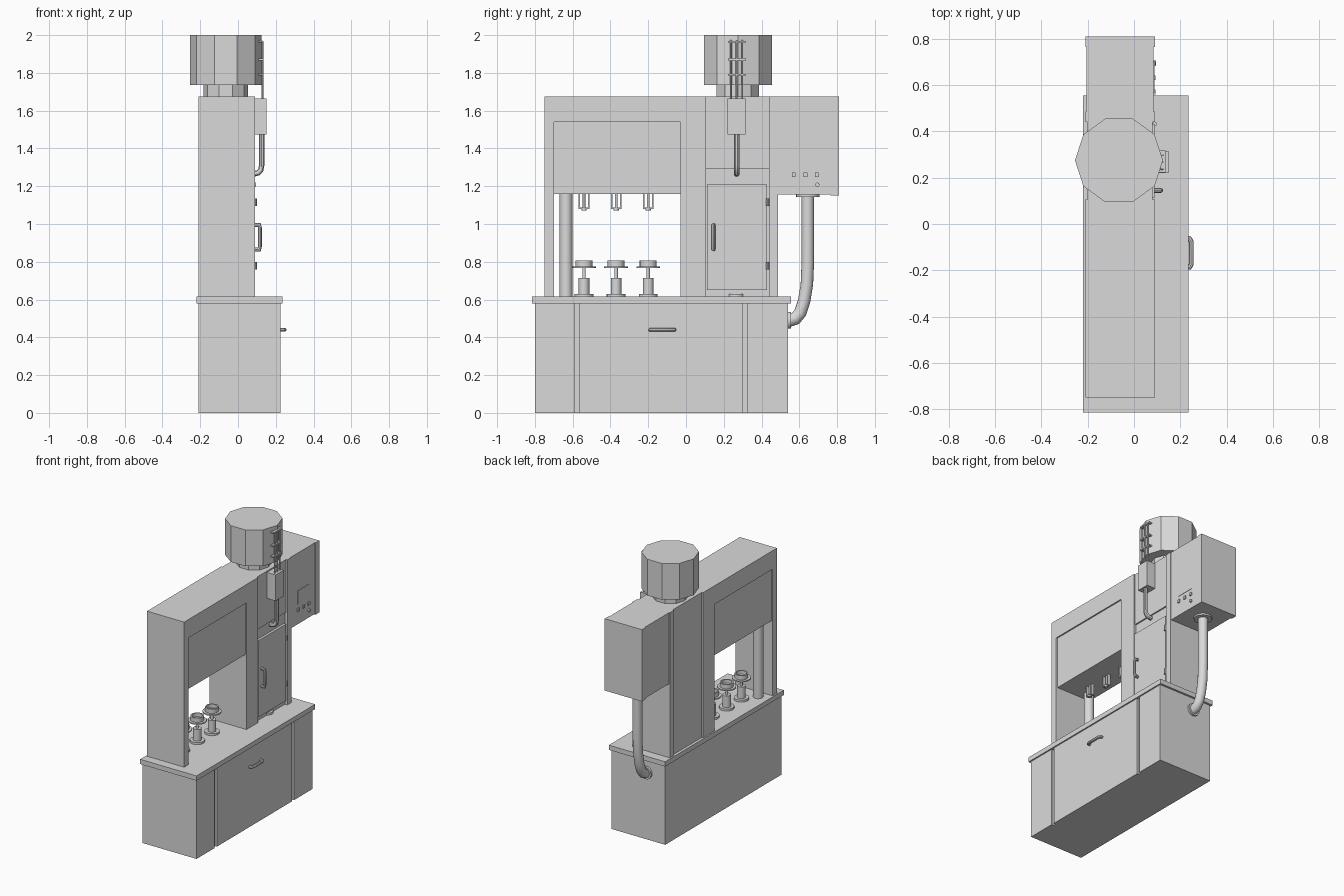
import bpy, bmesh, math
from mathutils import Vector

if "Cube" in bpy.data.objects:
    bpy.data.objects.remove(bpy.data.objects["Cube"])

grey = bpy.data.materials.new("light_grey")
grey.diffuse_color = (0.7, 0.7, 0.7, 1)
grey.use_nodes = True
grey.node_tree.nodes["Principled BSDF"].inputs["Base Color"].default_value = grey.diffuse_color


def finish(name, bm, smooth=False):
    bmesh.ops.recalc_face_normals(bm, faces=bm.faces)
    me = bpy.data.meshes.new(name)
    bm.to_mesh(me)
    bm.free()
    me.materials.append(grey)
    for p in me.polygons:
        p.use_smooth = smooth
    ob = bpy.data.objects.new(name, me)
    bpy.context.collection.objects.link(ob)
    if smooth:
        bpy.ops.object.select_all(action='DESELECT')
        ob.select_set(True)
        bpy.context.view_layer.objects.active = ob
        bpy.ops.object.shade_smooth_by_angle(angle=math.radians(35))
    return ob


def box(name, x0, x1, y0, y1, z0, z1):
    bm = bmesh.new()
    bmesh.ops.create_cube(bm, size=1)
    for v in bm.verts:
        v.co = Vector(((x0 + x1) / 2 + v.co.x * (x1 - x0),
                       (y0 + y1) / 2 + v.co.y * (y1 - y0),
                       (z0 + z1) / 2 + v.co.z * (z1 - z0)))
    return finish(name, bm)


def lathe(name, x, y, profile, n=20, smooth=True):
    """Turned part about a vertical axis from (radius, height) points."""
    bm = bmesh.new()
    rings = []
    for r, z in profile:
        rings.append([bm.verts.new((x + r * math.cos(2 * math.pi * i / n),
                                    y + r * math.sin(2 * math.pi * i / n), z)) for i in range(n)])
    for a, b in zip(rings, rings[1:]):
        for i in range(n):
            j = (i + 1) % n
            bm.faces.new((a[i], a[j], b[j], b[i]))
    bm.faces.new(rings[0])
    bm.faces.new(rings[-1])
    return finish(name, bm, smooth)


def tube(name, pts, r, n=12):
    """Round bar swept along a planar path."""
    pts = [Vector(p) for p in pts]
    normal = Vector((0, 0, 0))
    for a, b, c in zip(pts, pts[1:], pts[2:]):
        normal += (b - a).cross(c - b)
    if normal.length < 1e-6:
        normal = (pts[-1] - pts[0]).orthogonal()
    normal.normalize()
    bm = bmesh.new()
    rings = []
    for k, p in enumerate(pts):
        d1 = (p - pts[max(k - 1, 0)]).normalized()
        d2 = (pts[min(k + 1, len(pts) - 1)] - p).normalized()
        t = (d1 + d2).normalized()
        side = t.cross(normal)
        s = 1 / max(t.dot(d2 if k == 0 else d1), 0.5)
        rings.append([bm.verts.new(p + r * (math.cos(a) * normal + math.sin(a) * s * side))
                      for a in (2 * math.pi * i / n for i in range(n))])
    for a, b in zip(rings, rings[1:]):
        for i in range(n):
            bm.faces.new((a[i], a[(i + 1) % n], b[(i + 1) % n], b[i]))
    bm.faces.new(rings[0])
    bm.faces.new(rings[-1])
    return finish(name, bm, True)


# base cabinet: recessed core with front panels leaving two grooves
box("base_core", -0.21, 0.21, -0.80, 0.54, 0, 0.58)
for nm, a, b in (("base_panel_near", -0.80, -0.59), ("base_door", -0.565, 0.30),
                 ("base_panel_far", 0.325, 0.54)):
    box(nm, 0.21, 0.225, a, b, 0, 0.58)
box("worktop", -0.22, 0.235, -0.815, 0.555, 0.58, 0.615)
tube("base_handle", [(0.22, -0.19, 0.44), (0.24, -0.187, 0.44), (0.247, -0.175, 0.44),
                     (0.247, -0.075, 0.44), (0.24, -0.063, 0.44), (0.22, -0.06, 0.44)], 0.01, 8)

# upper frame
X0, X1 = -0.21, 0.09
box("front_post", X0, X1, -0.75, -0.70, 0.615, 1.675)
box("top_beam", X0, X1, -0.70, -0.03, 1.54, 1.675)
box("spindle_head", X0 + 0.01, X1 - 0.01, -0.70, -0.03, 1.16, 1.54)
box("middle_post", X0, X1, -0.03, 0.105, 0.615, 1.675)
box("rear_post", X0, X1, 0.44, 0.487, 0.615, 1.675)
box("cabinet", X0 + 0.01, X1 - 0.02, 0.105, 0.44, 0.615, 1.29)
box("cabinet_upper", X0 + 0.01, X1 - 0.01, 0.105, 0.44, 1.29, 1.675)
lathe("support_pipe", -0.14, -0.635, [(0.034, 0.615), (0.034, 1.16)])

# cabinet door, hinges and handle
box("cabinet_door", 0.07, 0.088, 0.112, 0.43, 0.65, 1.21)
for z in (0.78, 1.115):
    lathe("door_hinge", 0.09, 0.432, [(0.01, z - 0.02), (0.01, z + 0.02)], 10)
tube("door_handle", [(0.085, 0.145, 0.865), (0.112, 0.145, 0.865), (0.116, 0.145, 0.88),
                     (0.116, 0.145, 0.98), (0.112, 0.145, 0.995), (0.085, 0.145, 0.995)], 0.01, 8)
lathe("cabinet_spindle", 0.045, 0.265, [(0.045, 0.615), (0.045, 0.63), (0.026, 0.63), (0.026, 0.65)])

# control box with screen and buttons
box("control_box", X0 + 0.005, X1 - 0.005, 0.487, 0.765, 1.155, 1.675)
box("control_box_cap", X0, X1, 0.765, 0.81, 1.15, 1.675)
box("screen", 0.08, 0.088, 0.565, 0.70, 1.30, 1.40)
for y in (0.57, 0.632, 0.692):
    box("button", 0.08, 0.093, y - 0.01, y + 0.01, 1.25, 1.272)
tube("stop_knob", [(0.08, 0.695, 1.208), (0.096, 0.695, 1.208)], 0.011)

# cable conduit from control box down to the base
cx = -0.06
lathe("conduit_top_flange", cx, 0.645, [(0.062, 1.143), (0.062, 1.156)])
tube("conduit", [(cx, 0.645, 1.15), (cx, 0.645, 0.80), (cx, 0.64, 0.68), (cx, 0.625, 0.59),
                 (cx, 0.605, 0.53), (cx, 0.58, 0.50), (cx, 0.535, 0.485)], 0.033, 16)
tube("conduit_base_flange", [(cx, 0.535, 0.49), (cx, 0.555, 0.49)], 0.045, 20)

# ten-sided tank
lathe("tank_neck", -0.065, 0.275, [(0.118, 1.67), (0.118, 1.735)], 10, False)
lathe("tank", -0.065, 0.275, [(0.19, 1.735), (0.19, 2.0)], 10, False)

# sensor rods, junction box and bent conduit beside the tank
for y in (0.238, 0.268, 0.298):
    tube("sensor_rod", [(0.115, y, 1.97), (0.13, y, 1.965), (0.13, y, 1.66)], 0.005, 8)
for z in (1.79, 1.87, 1.965):
    box("rod_bracket", 0.105, 0.136, 0.222, 0.318, z - 0.005, z + 0.005)
box("junction_box", 0.08, 0.15, 0.22, 0.315, 1.475, 1.665)
tube("junction_conduit", [(0.125, 0.268, 1.48), (0.125, 0.268, 1.31), (0.12, 0.268, 1.285),
                          (0.105, 0.268, 1.27), (0.075, 0.268, 1.266)], 0.015, 10)

# three work stations: turned holder below, nozzle above
sx = -0.07
for y in (-0.54, -0.37, -0.20):
    lathe("holder_base", sx, y, [(0.05, 0.615), (0.05, 0.63), (0.028, 0.63), (0.028, 0.715),
                                 (0.009, 0.715), (0.009, 0.768)])
    lathe("holder_cup", sx, y, [(0.063, 0.766), (0.063, 0.775), (0.045, 0.775), (0.045, 0.806),
                                (0.036, 0.806), (0.036, 0.78)])
    lathe("nozzle_rod", sx, y, [(0.014, 1.072), (0.014, 1.085), (0.007, 1.085), (0.007, 1.17)], 12)
    for s in (-1, 1):
        box("nozzle_guide", sx - 0.012, sx + 0.012, y + s * 0.024 - 0.004, y + s * 0.024 + 0.004, 1.08, 1.17)
    box("nozzle_guide_foot", sx - 0.012, sx + 0.012, y - 0.028, y + 0.028, 1.08, 1.088)
